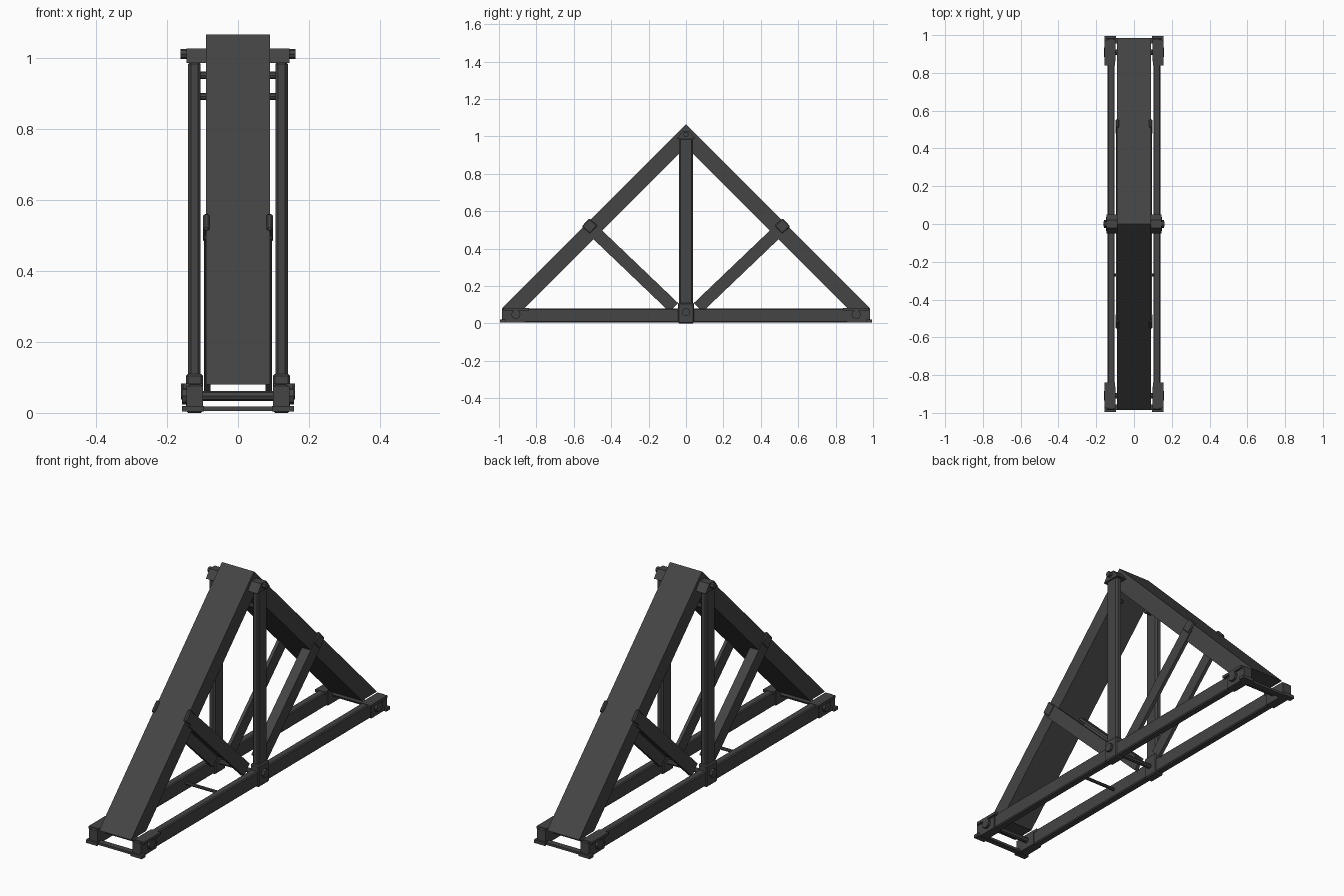
import bpy, bmesh, math
from mathutils import Vector, Matrix

if "Cube" in bpy.data.objects:
    bpy.data.objects.remove(bpy.data.objects["Cube"])

mat = bpy.data.materials.new("dark_iron")
mat.diffuse_color = (0.058, 0.058, 0.058, 1)
mat.use_nodes = True
mat.node_tree.nodes["Principled BSDF"].inputs["Base Color"].default_value = mat.diffuse_color


def finish(name, bm, bevel=0.0):
    bmesh.ops.recalc_face_normals(bm, faces=bm.faces)
    me = bpy.data.meshes.new(name)
    bm.to_mesh(me)
    bm.free()
    me.materials.append(mat)
    ob = bpy.data.objects.new(name, me)
    bpy.context.collection.objects.link(ob)
    if bevel:
        mod = ob.modifiers.new("edge", 'BEVEL')
        mod.width = bevel
        mod.segments = 1
    return ob


def box(name, x, y, z, bevel=0.0):
    bm = bmesh.new()
    c = Vector((sum(x) / 2, sum(y) / 2, sum(z) / 2))
    s = (x[1] - x[0], y[1] - y[0], z[1] - z[0])
    bmesh.ops.create_cube(bm, size=1, matrix=Matrix.Translation(c) @ Matrix.Diagonal((*s, 1)))
    return finish(name, bm, bevel)


def prism(name, pts, x0, x1, bevel=0.0):
    """Outline in the y-z plane, extruded along x."""
    bm = bmesh.new()
    f = bm.faces.new([bm.verts.new((x0, y, z)) for y, z in pts])
    r = bmesh.ops.extrude_face_region(bm, geom=[f])
    vs = [v for v in r['geom'] if isinstance(v, bmesh.types.BMVert)]
    bmesh.ops.translate(bm, verts=vs, vec=(x1 - x0, 0, 0))
    return finish(name, bm, bevel)


def rod(name, x0, x1, y, z, r, sides=8):
    bm = bmesh.new()
    m = Matrix.Translation(((x0 + x1) / 2, y, z)) @ Matrix.Rotation(math.pi / 2, 4, 'Y')
    bmesh.ops.create_cone(bm, cap_ends=True, segments=sides, radius1=r, radius2=r,
                          depth=abs(x1 - x0), matrix=m)
    return finish(name, bm)


def sx(s, a, b):
    return tuple(sorted((s * a, s * b)))


for e in (-1, 1):
    # sloping main beam
    prism("rafter", [(0, 1.065), (e * 0.985, 0.08), (e * 0.865, 0.08), (0, 0.945)], -0.09, 0.09)
    # end frame between the chords
    box("end_sill", (-0.11, 0.11), sx(e, 0.955, 0.985), (0.006, 0.018))
    rod("end_rod", -0.15, 0.15, e * 0.91, 0.048, 0.014)

    for s in (-1, 1):
        # diagonal strut, angle section: outer web
        d = Vector((e * 0.73, 0.683))
        n = Vector((-e * 0.683, 0.73))
        a, b = Vector((e * 0.065, 0.085)), Vector((e * 0.515, 0.515))
        w = 0.033
        x = sx(s, 0.078, 0.095)
        prism("strut_web", [a + n * w, a - n * w, b - n * w, b + n * w], *x)
        # inward flange on one strut of each pair
        if s == e:
            prism("strut_flange", [a + n * w, a + n * (w - .012), b + n * (w - .012), b + n * w],
                  *sx(s, 0.045, 0.09))
        # strut end knob above the rafter side
        c = Vector((e * 0.515, 0.52))
        k = [c + d * p * 0.03 + n * q * 0.03 for p, q in ((-1, -1), (1, -1), (1, 1), (-1, 1))]
        prism("strut_cap", k, *sx(s, 0.08, 0.098), bevel=0.005)

        # chord end bracket: web and flanges
        box("chord_end_top_flange", sx(s, 0.10, 0.155), sx(e, 0.84, 0.975), (0.068, 0.082))
        box("chord_end_foot", sx(s, 0.095, 0.157), sx(e, 0.965, 0.995), (0.004, 0.02))
        box("chord_end_plate", sx(s, 0.098, 0.145), sx(e, 0.86, 0.985), (0.006, 0.075))
        rod("chord_end_bolt", s * 0.13, s * 0.158, e * 0.91, 0.048, 0.025)

for s in (-1, 1):
    # bottom chord and vertical post
    box("bottom_chord", sx(s, 0.102, 0.14), (-0.985, 0.985), (0.006, 0.08), 0.005)
    box("post", sx(s, 0.105, 0.14), (-0.038, 0.038), (0.085, 0.99), 0.008)
    # joints at foot and top of the post
    box("foot_joint", sx(s, 0.098, 0.147), (-0.043, 0.043), (0.0, 0.11), 0.006)
    rod("foot_bolt", s * 0.14, s * 0.16, 0, 0.06, 0.022)
    prism("top_joint", [(-0.05, 0.985), (0.05, 0.985), (0.02, 1.025), (-0.02, 1.025)],
          *sx(s, 0.085, 0.145))
    rod("top_bolt", s * 0.14, s * 0.162, 0, 1.01, 0.014)
    # short pins tying post to rafters
    for z in (0.95, 0.89):
        rod("post_pin", s * 0.07, s * 0.115, 0, z, 0.01)

# cross rods between the chords and posts
rod("foot_cross_rod", -0.11, 0.11, 0, 0.05, 0.012)
rod("chord_cross_rod", -0.11, 0.11, -0.27, 0.045, 0.008)
